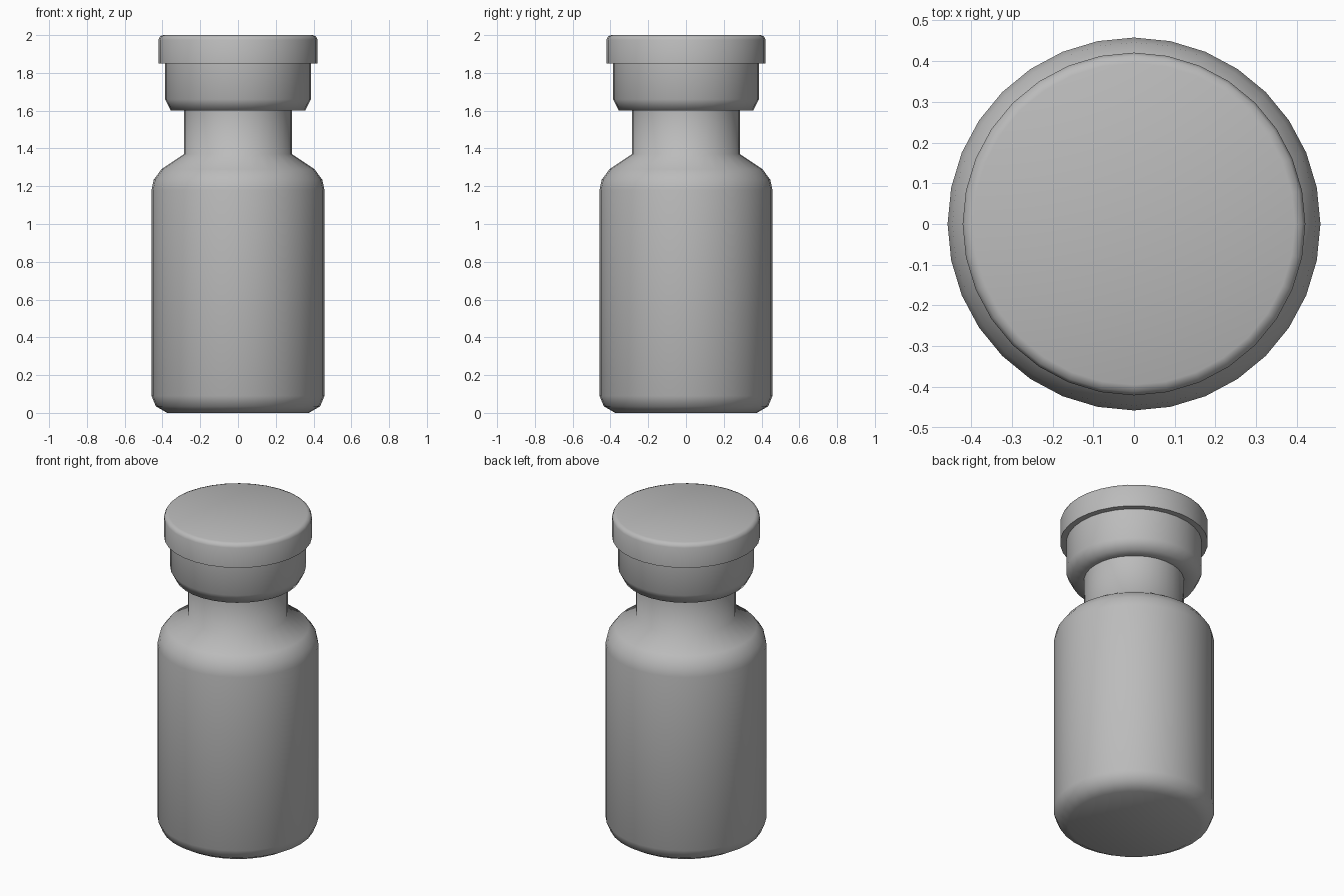
import bpy, math

cube = bpy.data.objects.get("Cube")
if cube:
    bpy.data.objects.remove(cube, do_unlink=True)

SIDES = 32

grey = bpy.data.materials.new("plain grey")
grey.use_nodes = True
colour = (0.5, 0.5, 0.5, 1)
grey.diffuse_color = colour
grey.node_tree.nodes["Principled BSDF"].inputs["Base Color"].default_value = colour


def lathe(name, profile, sharp_angle):
    """Turn (radius, height) points around z and close both ends."""
    verts = [(r * math.cos(math.tau * i / SIDES), r * math.sin(math.tau * i / SIDES), z)
             for r, z in profile for i in range(SIDES)]
    faces = []
    for ring in range(len(profile) - 1):
        a, b = ring * SIDES, (ring + 1) * SIDES
        for i in range(SIDES):
            j = (i + 1) % SIDES
            faces.append((a + i, a + j, b + j, b + i))
    faces.append(tuple(reversed(range(SIDES))))
    faces.append(tuple(range(len(verts) - SIDES, len(verts))))
    mesh = bpy.data.meshes.new(name)
    mesh.from_pydata(verts, [], faces)
    mesh.materials.append(grey)
    obj = bpy.data.objects.new(name, mesh)
    bpy.context.collection.objects.link(obj)
    bpy.ops.object.select_all(action='DESELECT')
    obj.select_set(True)
    bpy.context.view_layer.objects.active = obj
    bpy.ops.object.shade_smooth_by_angle(angle=math.radians(sharp_angle))
    return obj


# Bottle with rounded base, sloping shoulder and straight neck
lathe("bottle_body", [(0.375, 0), (0.435, 0.035), (0.458, 0.09), (0.458, 1.18),
                      (0.446, 1.235), (0.405, 1.29), (0.285, 1.37), (0.285, 1.61)], 65)

# Metal collar crimped under the lid
lathe("crimp_collar", [(0.284, 1.6), (0.355, 1.6), (0.386, 1.66), (0.386, 1.86)], 75)

# Flat lid with a softened top rim
lathe("lid", [(0.384, 1.85), (0.421, 1.85), (0.421, 1.975), (0.413, 1.993), (0.395, 2.0)], 75)
